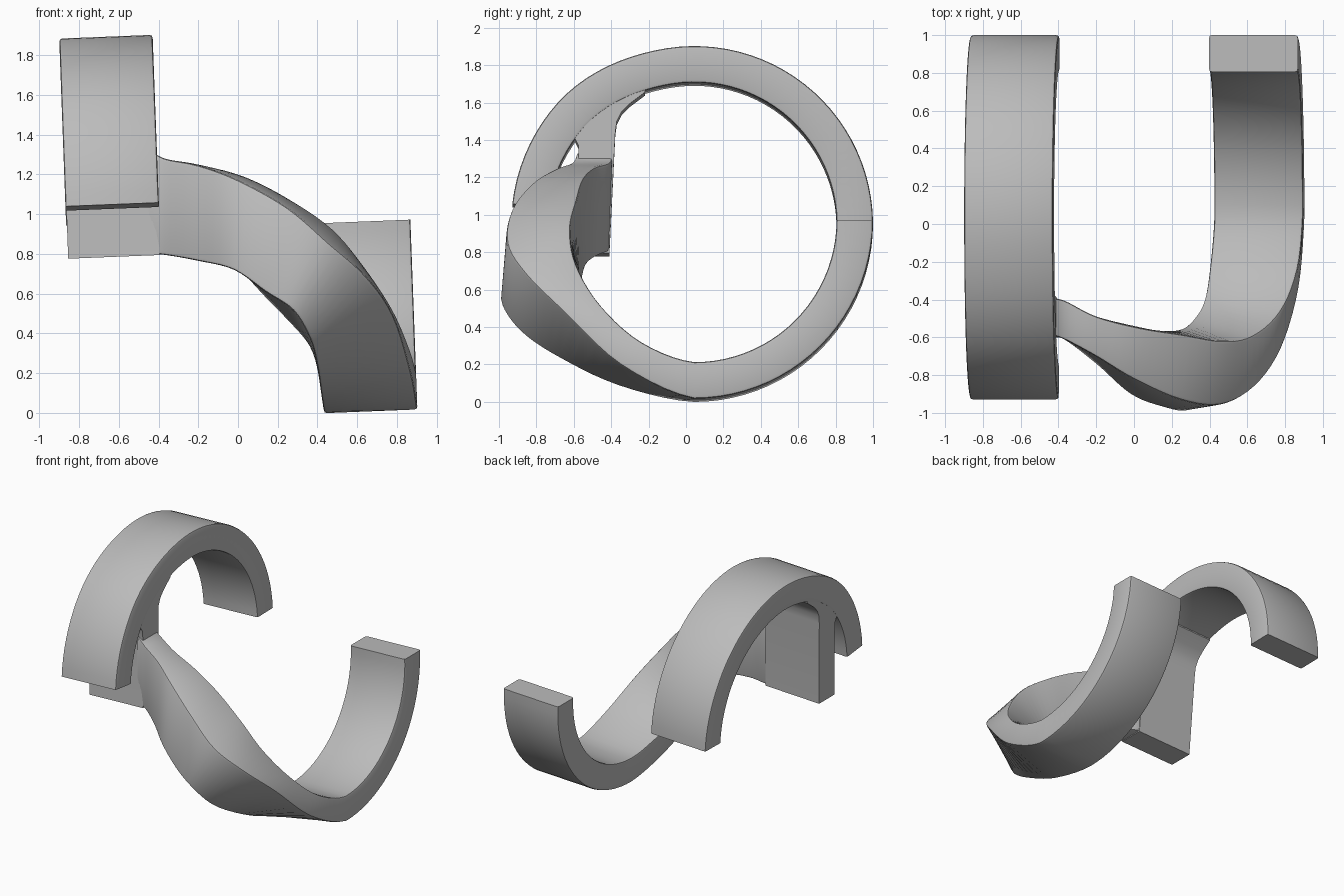
import bpy, bmesh, math
from mathutils import Vector

if "Cube" in bpy.data.objects:
    bpy.data.objects.remove(bpy.data.objects["Cube"])

grey = bpy.data.materials.new("plain_grey")
grey.diffuse_color = (0.5, 0.5, 0.5, 1)
grey.use_nodes = True
grey.node_tree.nodes["Principled BSDF"].inputs["Base Color"].default_value = grey.diffuse_color


def rounded(section, r=0.016):
    """Replace each corner of a section by a small three-point round."""
    out = []
    n = len(section)
    for i, p in enumerate(section):
        a = p + (section[i - 1] - p).normalized() * r
        b = p + (section[(i + 1) % n] - p).normalized() * r
        out += [a, (a + b) * 0.25 + p * 0.5, b]
    return out


def loft(name, sections):
    """Skin a row of equal-sized closed sections and cap both ends."""
    bm = bmesh.new()
    rings = [[bm.verts.new(p) for p in s] for s in sections]
    n = len(rings[0])
    for a, b in zip(rings, rings[1:]):
        for i in range(n):
            j = (i + 1) % n
            bm.faces.new((a[i], a[j], b[j], b[i]))
    bm.faces.new(rings[0])
    bm.faces.new(rings[-1])
    bmesh.ops.recalc_face_normals(bm, faces=bm.faces)
    me = bpy.data.meshes.new(name)
    bm.to_mesh(me)
    bm.free()
    me.materials.append(grey)
    ob = bpy.data.objects.new(name, me)
    bpy.context.collection.objects.link(ob)
    bpy.ops.object.select_all(action='DESELECT')
    bpy.context.view_layer.objects.active = ob
    ob.select_set(True)
    bpy.ops.object.shade_smooth_by_angle(angle=math.radians(35))
    return ob


R_OUT, R_IN, HALF, CY = 0.955, 0.76, 0.235, 0.045


def arc_section(ang, cx, cz, tilt_z, grow=0.0):
    """Rectangular band section at an angle, leaning slightly about y."""
    out = []
    for s, r in ((HALF, R_OUT), (HALF, R_IN), (-HALF, R_IN), (-HALF, R_OUT)):
        r += grow
        h = cz + r * math.sin(ang)
        out.append(Vector((cx + s - 0.037 * (h - tilt_z), CY + r * math.cos(ang), h + 0.04 * s)))
    return out


# Upper hook band, from the back end over the top to the slightly wider front end
upper = []
for i in range(45):
    deg = 1 + 172.5 * i / 44
    t = min(max((deg - 100) / 40, 0), 1)
    upper.append(rounded(arc_section(math.radians(deg), -0.665, 0.938, 1.9,
                                     0.025 * t * t * (3 - 2 * t))))
loft("upper_band", upper)

# Flat tab hanging inside the upper band, with a fillet where they meet
tab = [(-.41, .785), (-.378, 1.43), (-.37, 1.49), (-.345, 1.54), (-.3, 1.585), (-.22, 1.645),
       (-.22, 1.7), (-.56, 1.62), (-.6, 1.41), (-.575, 1.36), (-.575, 1.25), (-.6, .785)]
loft("hanging_tab", [[Vector((x - 0.037 * (z - 0.8), y, z + 0.04 * (x + .63))) for y, z in tab]
                     for x in (-.855, -.395)])

# Twisting ribbon: corners are upper front, upper back, lower back, lower front
ctrl = [
    [(-.45, -.585, 1.33), (-.45, -.395, 1.33), (-.45, -.415, .80), (-.45, -.59, .80)],
    [(-.37, -.61, 1.28), (-.37, -.405, 1.28), (-.37, -.42, .80), (-.37, -.61, .795)],
    [(-.2, -.70, 1.245), (-.2, -.49, 1.25), (-.2, -.49, .77), (-.2, -.74, .765)],
    [(0, -.82, 1.17), (.03, -.55, 1.19), (0, -.54, .715), (-.02, -.9, .72)],
    [(.25, -.93, 1.03), (.25, -.585, 1.08), (.14, -.565, .58), (.14, -.965, .61)],
    [(.46, -.955, .85), (.47, -.62, .93), (.25, -.555, .465), (.28, -.985, .515)],
    [(.64, -.86, .69), (.63, -.59, .74), (.325, -.49, .385), (.365, -.88, .37)],
    [(.78, -.66, .49), (.775, -.46, .52), (.375, -.39, .315), (.40, -.68, .235)],
    [(.87, -.35, .2), (.865, -.24, .32), (.405, -.2, .245), (.42, -.36, .085)],
]
ctrl = [[Vector(p) for p in s] for s in ctrl]
lower = [arc_section(math.radians(-90 + 90 * i / 22), 0.668, 0.963, 0) for i in range(23)]


def catmull(a, b, c, d, t):
    return 0.5 * (2 * b + (c - a) * t + (2 * a - 5 * b + 4 * c - d) * t * t
                  + (3 * b - a - 3 * c + d) * t ** 3)


pts = [ctrl[0]] + ctrl + [lower[0], lower[5]]
ribbon = []
for k in range(1, len(pts) - 2):
    for i in range(5):
        ribbon.append([catmull(pts[k - 1][c], pts[k][c], pts[k + 1][c], pts[k + 2][c], i / 5)
                       for c in range(4)])

# Ribbon runs straight on into the lower hook band
loft("twisted_ribbon_and_lower_band", [rounded(s) for s in ribbon + lower])
